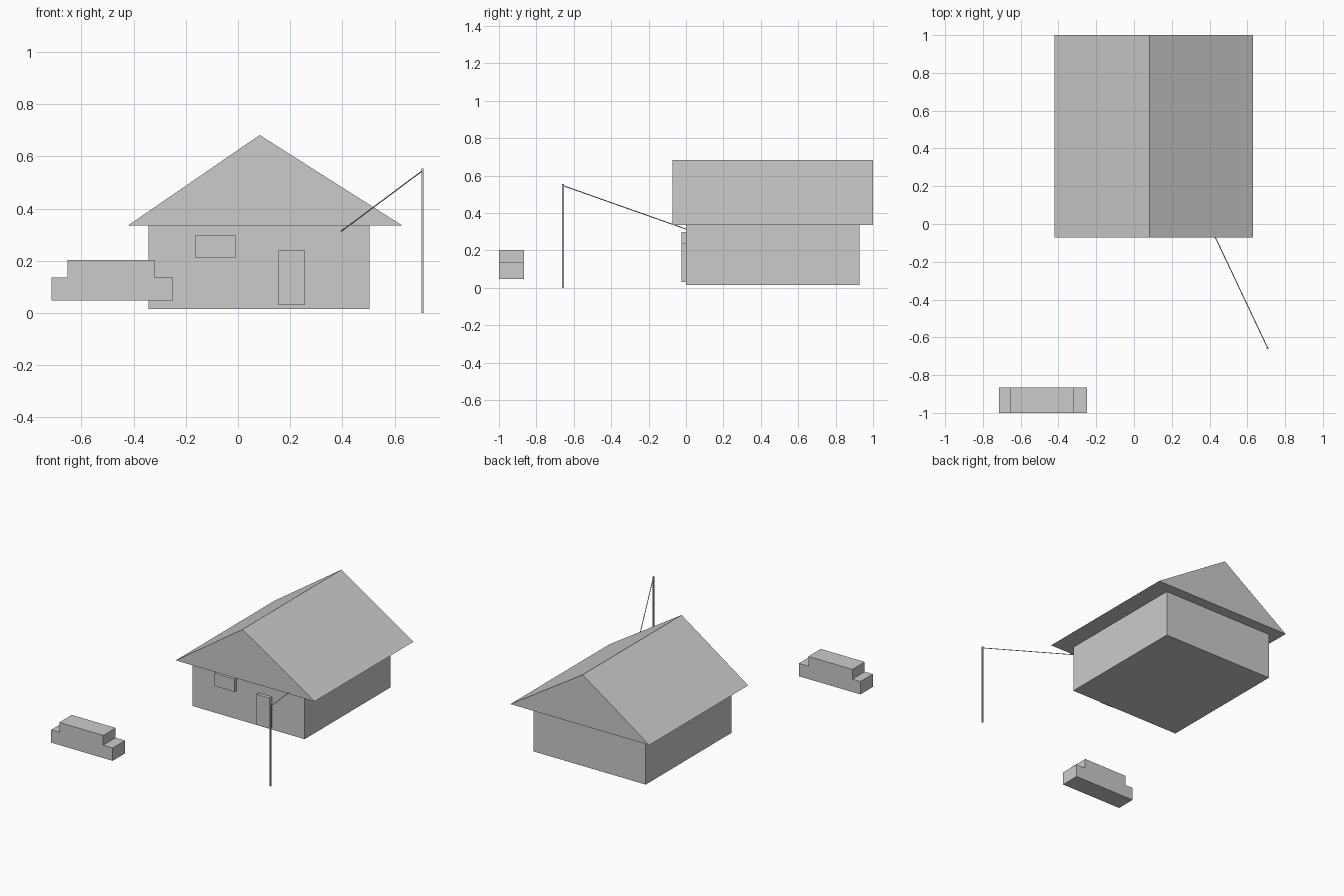
import bpy, bmesh
from mathutils import Vector

if "Cube" in bpy.data.objects:
    bpy.data.objects.remove(bpy.data.objects["Cube"])


def finish(name, bm):
    bmesh.ops.recalc_face_normals(bm, faces=bm.faces)
    mesh = bpy.data.meshes.new(name)
    bm.to_mesh(mesh)
    bm.free()
    obj = bpy.data.objects.new(name, mesh)
    bpy.context.collection.objects.link(obj)
    return obj


def extrude_profile(name, profile, y0, y1):
    """Extrude a closed x-z outline along y."""
    bm = bmesh.new()
    face = bm.faces.new([bm.verts.new((x, y0, z)) for x, z in profile])
    result = bmesh.ops.extrude_face_region(bm, geom=[face])
    verts = [v for v in result["geom"] if isinstance(v, bmesh.types.BMVert)]
    bmesh.ops.translate(bm, verts=verts, vec=(0, y1 - y0, 0))
    # extruding a face region removes or keeps the start cap; make sure it exists
    bmesh.ops.holes_fill(bm, edges=[e for e in bm.edges if e.is_boundary], sides=0)
    return finish(name, bm)


def box(name, x0, x1, y0, y1, z0, z1):
    return extrude_profile(name, [(x0, z0), (x1, z0), (x1, z1), (x0, z1)], y0, y1)


def rod(name, start, end, radius, sides=4):
    """Thin straight prism between two points."""
    a, b = Vector(start), Vector(end)
    bm = bmesh.new()
    bmesh.ops.create_cone(bm, cap_ends=True, segments=sides, radius1=radius,
                          radius2=radius, depth=(b - a).length)
    obj = finish(name, bm)
    obj.location = (a + b) / 2
    obj.rotation_euler = (b - a).to_track_quat("Z", "Y").to_euler()
    return obj


# House
box("house_walls", -0.344, 0.505, 0.0, 0.927, 0.016, 0.335)
extrude_profile("gable_roof", [(-0.422, 0.335), (0.63, 0.335), (0.083, 0.682)], -0.071, 1.0)

# Front wall details
box("window", -0.162, -0.01, -0.024, 0.003, 0.211, 0.299)
box("door", 0.156, 0.257, -0.024, 0.003, 0.031, 0.24)

# Car: stepped side outline
car = [(-0.715, 0.048), (-0.249, 0.048), (-0.249, 0.136), (-0.321, 0.136),
       (-0.321, 0.203), (-0.654, 0.203), (-0.654, 0.136), (-0.715, 0.136)]
extrude_profile("car_body", car, -1.0, -0.866)

# Utility pole and the line running to the house
box("utility_pole", 0.7025, 0.7115, -0.662, -0.653, 0.0, 0.554)
rod("power_line", (0.708, -0.657, 0.546), (0.397, 0.0, 0.314), 0.0025)
